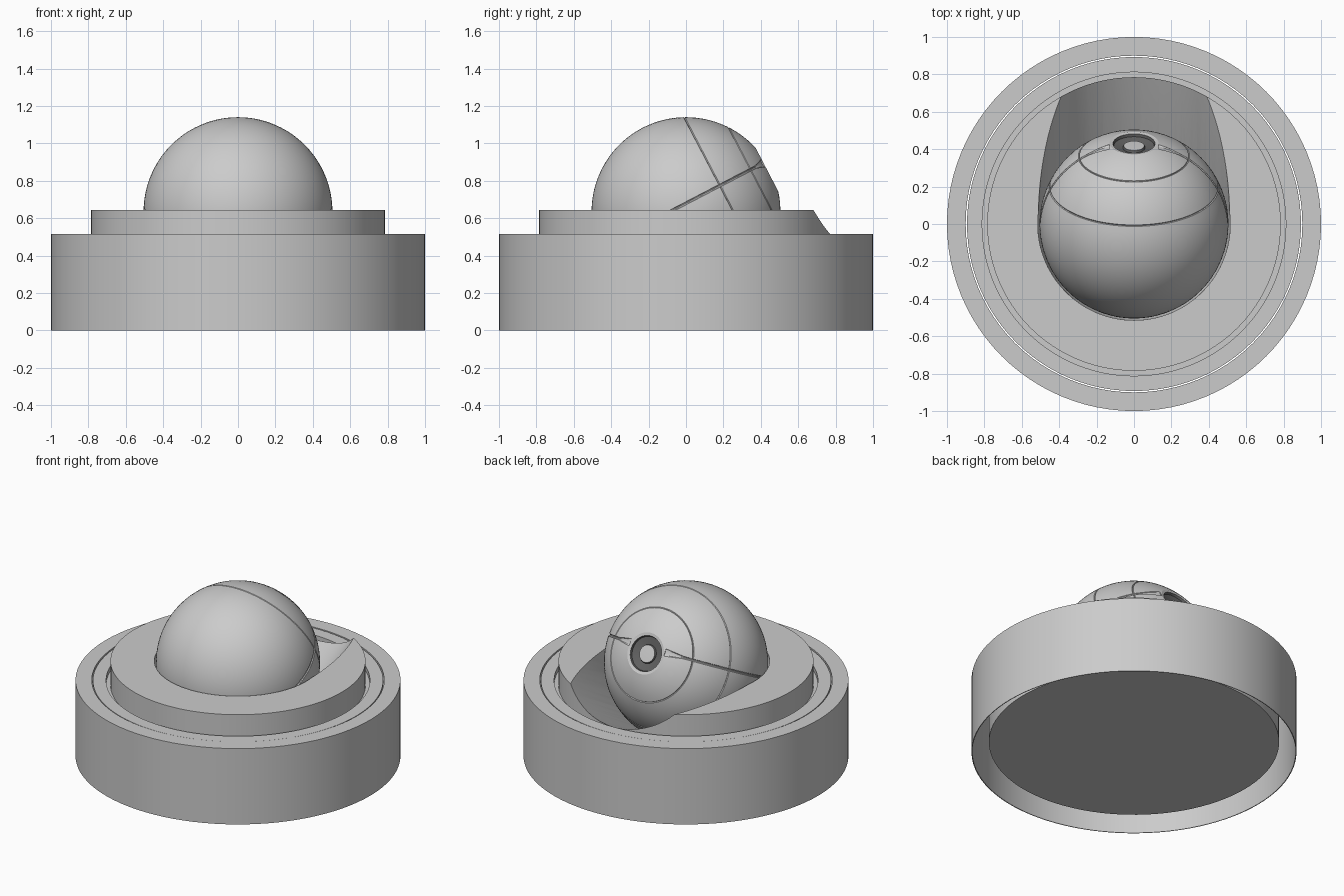
import bpy, bmesh, math
from mathutils import Matrix, Vector

if "Cube" in bpy.data.objects:
    bpy.data.objects.remove(bpy.data.objects["Cube"], do_unlink=True)


def material(name, value):
    m = bpy.data.materials.new(name)
    m.use_nodes = True
    color = (value, value, value, 1)
    m.diffuse_color = color
    m.node_tree.nodes["Principled BSDF"].inputs["Base Color"].default_value = color
    return m


grey = material("light grey", 0.6)
dark = material("dark lens grey", 0.12)


def finish(bm, name, matrix=Matrix()):
    bmesh.ops.recalc_face_normals(bm, faces=bm.faces)
    mesh = bpy.data.meshes.new(name)
    bm.to_mesh(mesh)
    bm.free()
    mesh.transform(matrix)
    obj = bpy.data.objects.new(name, mesh)
    bpy.context.collection.objects.link(obj)
    mesh.materials.append(grey)
    return obj


def bridge_rings(bm, rings, closed=False):
    """Join neighbouring rings of vertices; a single vertex acts as a pole."""
    pairs = list(zip(rings, rings[1:]))
    if closed:
        pairs.append((rings[-1], rings[0]))
    for a, b in pairs:
        n = max(len(a), len(b))
        for i in range(n):
            j = (i + 1) % n
            quad = [a[i % len(a)], a[j % len(a)], b[j % len(b)], b[i % len(b)]]
            bm.faces.new(list(dict.fromkeys(quad)))


def lathe(name, profile, segments=96, closed=False, matrix=Matrix()):
    bm = bmesh.new()
    rings = []
    for r, z in profile:
        count = segments if r > 1e-5 else 1
        rings.append([bm.verts.new((r * math.cos(t), r * math.sin(t), z))
                      for t in (math.tau * i / count for i in range(count))])
    bridge_rings(bm, rings, closed)
    return finish(bm, name, matrix)


def select_only(obj):
    bpy.ops.object.select_all(action='DESELECT')
    obj.select_set(True)
    bpy.context.view_layer.objects.active = obj


def cut(obj, cutter):
    mod = obj.modifiers.new("cut", 'BOOLEAN')
    mod.operation = 'DIFFERENCE'
    mod.solver = 'EXACT'
    mod.object = cutter
    select_only(obj)
    bpy.ops.object.modifier_apply(modifier=mod.name)
    bpy.data.objects.remove(cutter, do_unlink=True)


def smooth(obj):
    select_only(obj)
    bpy.ops.object.shade_smooth_by_angle(angle=math.radians(25))


def aim(elevation):
    """Point local z towards the back, raised by the elevation."""
    return (Matrix.Translation((0, 0, BALL_Z))
            @ Matrix.Rotation(math.radians(elevation - 90), 4, 'X'))


BALL_R, BALL_Z = 0.505, 0.635

# Outer housing: thin open-bottomed wall with a flat rim
housing = lathe("outer_housing", [(1, 0), (1, 0.515), (0.9, 0.515), (0.9, 0.46),
                                  (0.905, 0.46), (0.905, 0.51), (0.995, 0.51), (0.995, 0)],
                closed=True)
smooth(housing)

# Inner drum with a ring gap and a raised plate
drum = lathe("inner_drum", [(0, 0.07), (0.893, 0.07), (0.893, 0.512), (0.812, 0.512),
                            (0.812, 0.48), (0.785, 0.48), (0.785, 0.645), (0, 0.645)])

# Ball socket and the sloping view channel
arc = [math.pi * i / 48 for i in range(49)]
socket = lathe("socket_cutter", [(0.515 * math.sin(a), 0.515 * math.cos(a)) for a in arc],
               matrix=aim(30))
cut(drum, socket)
channel = lathe("channel_cutter", [(0, 0), (0.512, 0), (0.512, 1.5), (0, 1.5)], matrix=aim(30))
cut(drum, channel)
smooth(drum)

# Ball: lens recess at the pole, then the sphere with two fine ring grooves
profile = [(0, 0.474), (0.055, 0.472), (0.06, 0.46), (0.108, 0.47), (0.112, 0.485), (0.122, 0.486)]
grooves = [math.acos(d / BALL_R) for d in (0.41, 0.225)]
stops = [(a, BALL_R) for a in arc if a > 0.26 and all(abs(a - g) > 0.02 for g in grooves)]
for g in grooves:
    stops += [(g - 0.008, BALL_R), (g, BALL_R - 0.005), (g + 0.008, BALL_R)]
profile += [(r * math.sin(a), r * math.cos(a)) for a, r in sorted(stops)]
ball = lathe("camera_ball", profile, matrix=aim(27.5))

# Side seam cutter: a tube around the ball that flares beside the lens
bm = bmesh.new()
offset = 0.04
rho = math.sqrt(BALL_R ** 2 - offset ** 2)
rings = []
for i in range(121):
    a = math.radians(15 + 330 * i / 120)
    away = math.degrees(min(a, math.tau - a)) - 15
    size = 0.008 + 0.018 * max(0, 1 - away / 14)
    out = Vector((math.sin(a), 0, math.cos(a)))
    middle = out * rho + Vector((0, -offset, 0))
    rings.append([bm.verts.new(middle + out * (0.008 * math.cos(t)) + Vector((0, size * math.sin(t), 0)))
                  for t in (math.tau * k / 8 for k in range(8))])
bridge_rings(bm, rings)
bm.faces.new(rings[0])
bm.faces.new(rings[-1])
cut(ball, finish(bm, "seam_cutter", aim(27.5)))

# Dark ring around the lens, chosen by distance from the lens axis
ball.data.materials.append(dark)
to_local = aim(27.5).inverted()
for face in ball.data.polygons:
    p = to_local @ face.center
    if p.z > 0.4 and 0.056 < math.hypot(p.x, p.y) < 0.1115:
        face.material_index = 1
smooth(ball)
